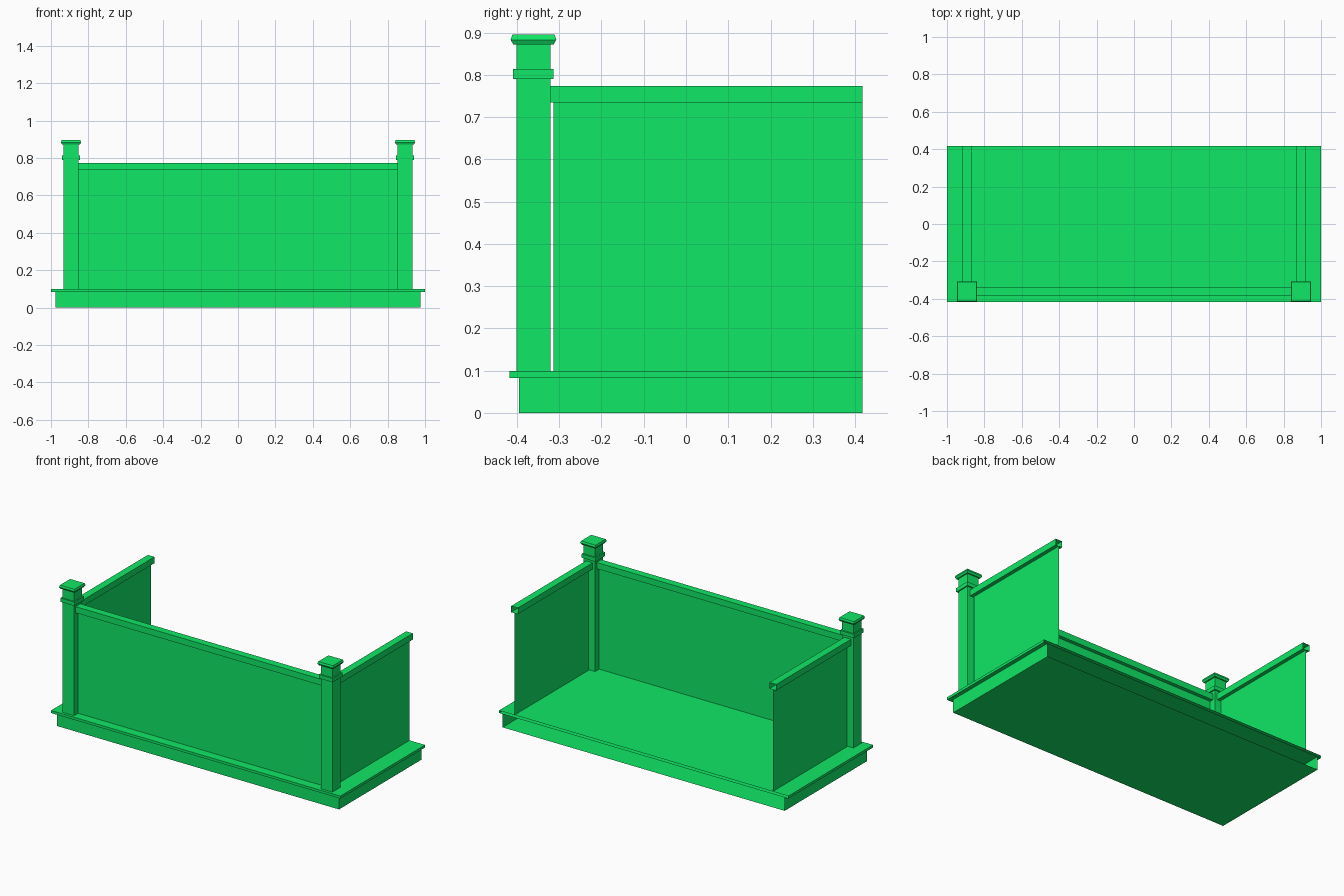
import bpy

if "Cube" in bpy.data.objects:
    bpy.data.objects.remove(bpy.data.objects["Cube"])

green = bpy.data.materials.new("bright green")
green.use_nodes = True
colour = (0.005, 0.8, 0.13, 1)
green.diffuse_color = colour
green.node_tree.nodes["Principled BSDF"].inputs["Base Color"].default_value = colour


def make(name, verts, faces):
    mesh = bpy.data.meshes.new(name)
    mesh.from_pydata(verts, [], faces)
    mesh.materials.append(green)
    obj = bpy.data.objects.new(name, mesh)
    bpy.context.collection.objects.link(obj)
    return obj


def box(name, x, y, z, open_sides=""):
    """Box from ranges; named sides (U F B L R) are left open."""
    verts = [(a, b, c) for c in z for b in y for a in x]
    sides = {"D": (0, 2, 3, 1), "U": (4, 5, 7, 6), "F": (0, 1, 5, 4),
             "B": (2, 6, 7, 3), "L": (0, 4, 6, 2), "R": (1, 3, 7, 5)}
    return make(name, verts, [f for s, f in sides.items() if s not in open_sides])


def stack(name, cx, cy, rings):
    """Square tower through (half width, height) rings, closed at both ends."""
    corners = ((-1, -1), (1, -1), (1, 1), (-1, 1))
    verts = [(cx + h * a, cy + h * b, z) for h, z in rings for a, b in corners]
    faces = [(3, 2, 1, 0), tuple(range(len(verts) - 4, len(verts)))]
    for r in range(0, len(verts) - 4, 4):
        for i in range(4):
            j = (i + 1) % 4
            faces.append((r + i, r + j, r + j + 4, r + i + 4))
    return make(name, verts, faces)


POST_X, POST_Y, BACK = 0.893, -0.361, 0.418
FLOOR, RAIL_LOW, RAIL_TOP = 0.099, 0.735, 0.774

# Hollow base and floor slab, open where they meet the wall
box("base", (-0.975, 0.975), (-0.395, BACK), (0, 0.083), "UB")
box("floor_slab", (-1, 1), (-BACK, BACK), (0.083, FLOOR), "B")

# Front panel and rail
make("front_panel",
     [(-0.853, POST_Y, FLOOR), (0.853, POST_Y, FLOOR),
      (0.853, POST_Y, RAIL_LOW), (-0.853, POST_Y, RAIL_LOW)], [(0, 1, 2, 3)])
box("front_rail", (-0.853, 0.853), (POST_Y - 0.023, POST_Y + 0.023),
    (RAIL_LOW, RAIL_TOP), "LR")

# Posts, side panels and side rails
for side, s in (("left", 1), ("right", -1)):
    x = s * POST_X
    stack(side + "_post", x, POST_Y, [(0.04, FLOOR), (0.04, 0.873)])
    stack(side + "_post_band", x, POST_Y, [(0.048, 0.79), (0.048, 0.814)])
    stack(side + "_post_cap", x, POST_Y,
          [(0.048, 0.872), (0.054, 0.883), (0.05, 0.895)])
    make(side + "_panel",
         [(x, -0.314, FLOOR), (x, BACK, FLOOR),
          (x, BACK, RAIL_LOW), (x, -0.314, RAIL_LOW)],
         [(0, 1, 2, 3) if s > 0 else (3, 2, 1, 0)])
    box(side + "_rail", (x - 0.023, x + 0.023), (-0.321, BACK),
        (RAIL_LOW, RAIL_TOP), "FB")
